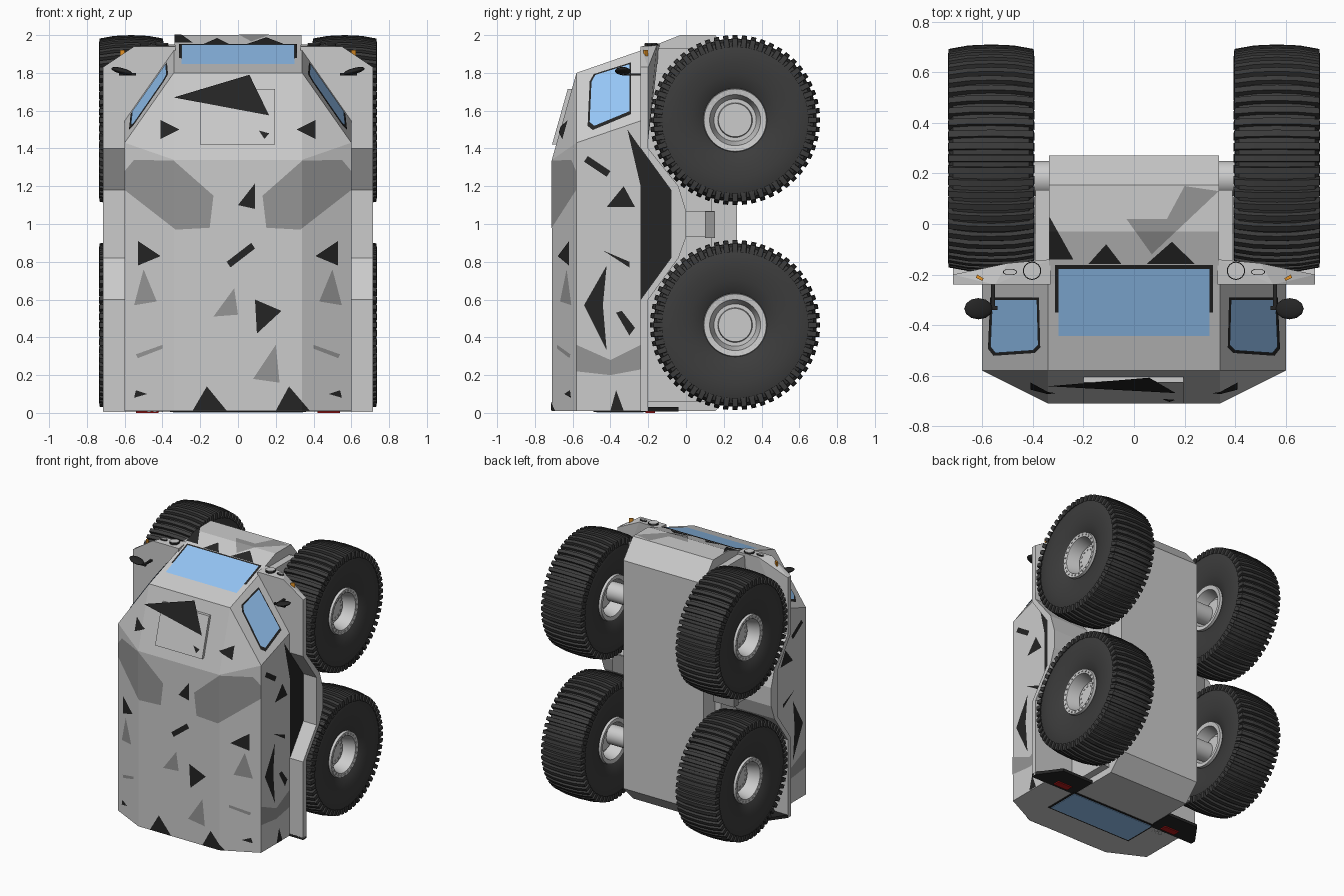
import bpy, bmesh, math
from mathutils import Vector

if "Cube" in bpy.data.objects:
    bpy.data.objects.remove(bpy.data.objects["Cube"])

def mat(name, r, g, b):
    m = bpy.data.materials.new(name)
    m.diffuse_color = (r, g, b, 1)
    m.use_nodes = True
    m.node_tree.nodes["Principled BSDF"].inputs["Base Color"].default_value = m.diffuse_color
    return m

BLACK = mat("black", .018, .018, .018)
MID = mat("mid_grey", .3, .3, .3)
RUBBER = mat("rubber", .045, .045, .045)
GLASS = mat("glass", .3, .56, .92)
RED = mat("red", .45, .01, .01)
AMBER = mat("amber", .8, .3, .02)

def finish(name, bm, m=None, smooth=None, recalc=True):
    if recalc:
        bmesh.ops.recalc_face_normals(bm, faces=bm.faces)
    me = bpy.data.meshes.new(name)
    bm.to_mesh(me)
    bm.free()
    if m:
        me.materials.append(m)
    if smooth:
        me.polygons.foreach_set("use_smooth", [True] * len(me.polygons))
        me.set_sharp_from_angle(angle=math.radians(smooth))
    ob = bpy.data.objects.new(name, me)
    bpy.context.collection.objects.link(ob)
    return ob

def hull(name, pts, m=None):
    bm = bmesh.new()
    vs = [bm.verts.new(p) for p in pts]
    bmesh.ops.convex_hull(bm, input=vs)
    bmesh.ops.dissolve_limit(bm, angle_limit=.01, verts=bm.verts, edges=bm.edges)
    return finish(name, bm, m)

def box(name, x0, x1, y0, y1, z0, z1, m=None):
    return hull(name, [(x, y, z) for x in (x0, x1) for y in (y0, y1) for z in (z0, z1)], m)

def extrude_x(name, yz, x0, x1, m=None):
    bm = bmesh.new()
    a = [bm.verts.new((x0, y, z)) for y, z in yz]
    b = [bm.verts.new((x1, y, z)) for y, z in yz]
    bm.faces.new(a)
    bm.faces.new(b[::-1])
    for i in range(len(a)):
        j = (i + 1) % len(a)
        bm.faces.new((a[i], a[j], b[j], b[i]))
    return finish(name, bm, m)

def cyl(name, loc, r, depth, axis='Z', m=None, n=24, sx=1, sy=1):
    bm = bmesh.new()
    bmesh.ops.create_cone(bm, cap_ends=True, segments=n, radius1=r, radius2=r, depth=depth)
    ob = finish(name, bm, m, 40)
    ob.location = loc
    ob.scale = (sx, sy, 1)
    if axis == 'X':
        ob.rotation_euler = (0, math.pi / 2, 0)
    return ob

# surface functions: flat outline -> point on the body skin
def roof(x, z, o):
    e = max(0, abs(x) - .34)
    return (x, max(-.71 + .5 * e, -.71 + .283 * (z - 1.34) + .402 * e) - o, z)
def nose(x, y, o):
    return (x, y, min(2.0, 1.785 + .391 * (y + .58)) + o)
def cab_side(x, y, o):
    return (x, y, 1.43 + (.6 - abs(x)) * 1.423 + (y + .58) * .353 + o)
def flank(s):
    return lambda y, z, o: (s * (.6 + o), y, z)

def patch(name, pts, fn, m, o=.003, cuts=()):
    bm = bmesh.new()
    bm.faces.new([bm.verts.new((u, v, 0)) for u, v in pts])
    for axis, val in cuts:
        co, no = ((val, 0, 0), (1, 0, 0)) if axis == 'u' else ((0, val, 0), (0, 1, 0))
        bmesh.ops.bisect_plane(bm, geom=bm.verts[:] + bm.edges[:] + bm.faces[:], plane_co=co, plane_no=no)
    for v in bm.verts:
        v.co = fn(v.co.x, v.co.y, o)
    bm.normal_update()
    for f in bm.faces:
        if f.normal.dot(f.calc_center_median() - Vector((0, -.2, 1))) < 0:
            f.normal_flip()
    return finish(name, bm, m, recalc=False)

def both(pts):
    return [pts, [(-u, v) for u, v in pts]]

# main shell and chassis
hull("cabin_shell", [(s * x, y, z) for s in (1, -1) for x, y, z in [
    (.34, -.71, .01), (.34, -.71, 1.34), (.6, -.58, .01), (.6, -.58, 1.43), (.34, -.58, 1.8),
    (.34, -.2, 1.932), (.6, -.2, 1.56), (.6, -.2, .01)]])
extrude_x("chassis_hull", [(-.58, 1.785), (-.03, 2), (.155, 2), (.27, 1.86), (.27, .13),
                           (.155, .01), (-.58, .01)], -.337, .337)
box("chassis_sides", -.39, .39, -.2, .135, .06, 1.93)

# fenders, steps, lamps and mirrors on both sides
for s, side in ((1, "right"), (-1, "left")):
    extrude_x(side + "_fender", [(-.24, .01), (-.24, .6), (-.08, .82), (-.08, 1.18), (-.24, 1.4), (-.24, 1.5),
        (-.2, 1.5), (-.2, 1.4), (-.04, 1.2), (0, 1.07), (0, .93), (-.04, .82), (-.2, .6), (-.2, .01)],
        s * .34, s * .715)
    extrude_x(side + "_door_lower", [(-.3, 1.42), (-.24, 1.4), (-.06, 1.18), (-.06, .82), (-.24, .6), (-.3, .58)],
              s * .34, s * .6)
    hull(side + "_front_fender", [(s * x, y, z) for x, y, z in [
        (.33, -.24, 1.94), (.55, -.24, 1.94), (.715, -.24, 1.83), (.715, -.24, 1.45), (.33, -.24, 1.45),
        (.33, -.14, 1.95), (.5, -.155, 1.945), (.715, -.2, 1.83), (.715, -.2, 1.45), (.33, -.2, 1.45)]])
    hull(side + "_mud_flap", [(s * x, y, z) for x, y in [(.34, -.24), (.715, -.24), (.715, -.2), (.6, -.04), (.34, -.04)]
                              for z in (.008, .03)], BLACK)
    box(side + "_side_pod", s * .33, s * .5, 0, .15, .93, 1.07)
    box(side + "_step", s * .33, s * .51, .1, .153, .925, 1.065, MID)
    cyl(side + "_headlight_ring", (s * .403, -.185, 1.946), .036, .02, m=BLACK)
    cyl(side + "_headlight", (s * .403, -.185, 1.948), .032, .022)
    cyl(side + "_fog_lamp_ring", (s * .49, -.19, 1.944), .028, .016, m=BLACK, sy=.45)
    cyl(side + "_fog_lamp", (s * .49, -.19, 1.946), .025, .018, sy=.42)
    hull(side + "_marker", [(s * x, y, z) for x, y in [(.595, -.215), (.62, -.2), (.625, -.212), (.6, -.225)]
                            for z in (1.89, 1.922)], AMBER)
    box(side + "_tail_light", s * .42, s * .54, -.215, -.165, 0, .02, RED)
    bm = bmesh.new()
    bmesh.ops.create_uvsphere(bm, u_segments=12, v_segments=8, radius=1)
    mir = finish(side + "_mirror", bm, BLACK, 60)
    mir.location, mir.scale = (s * .615, -.335, 1.81), (.058, .042, .016)
    mir.rotation_euler = (0, -s * .25, 0)
    box(side + "_mirror_arm", s * .54, s * .63, -.34, -.325, 1.785, 1.8, BLACK)
    box(side + "_mirror_post", s * .55, s * .565, -.34, -.23, 1.785, 1.797, BLACK)
    # side window
    win = [(.385, -.3), (.56, -.3), (.568, -.485), (.548, -.51), (.4, -.5), (.38, -.48)]
    c = Vector((.475, -.4))
    frame = [c + (Vector(p) - c) * 1.1 for p in win]
    patch(side + "_window_frame", [(s * u, v) for u, v in frame], cab_side, BLACK, .005)
    patch(side + "_window", [(s * u, v) for u, v in win], cab_side, GLASS, .011)

# windscreen, rear window and vents
def rect(a, b, c, d):
    return [(a, c), (b, c), (b, d), (a, d)]
patch("windscreen_frame", rect(-.313, .313, -.548, -.162), nose, BLACK, .005)
patch("windscreen", rect(-.298, .298, -.533, -.177), nose, GLASS, .009)
box("rear_window_frame", -.36, .36, -.49, -.21, .006, .02, BLACK)
box("rear_window", -.345, .345, -.475, -.225, .002, .02, GLASS)
for i in range(6):
    cyl("rear_vent", (-.41 - .03 * (i % 3), -.25 - .03 * (i // 3), .01), .011, .01, n=10)

# roof hatch following the sloped roof front
hull("roof_hatch", [roof(x, z, o) for x in (-.2, .195) for z in (1.42, 1.715) for o in (-.01, .022)])

# camouflage on the roof
RC = (('u', -.34), ('u', .34), ('v', 1.34))
black = [[(.11, 1.495), (.165, 1.48), (.14, 1.45)], [(0, 1.1), (.09, 1.215), (.09, 1.08)],
         [(-.06, .8), (-.04, .77), (.09, .87), (.07, .9)], [(.09, .6), (.23, .54), (.1, .42)],
         [(-.24, .012), (-.165, .14), (-.06, .012)], [(.2, .012), (.27, .14), (.38, .012)]]
for p in ([(.41, 1.55), (.41, 1.45), (.31, 1.5)], [(.53, .91), (.41, .83), (.53, .78)],
          [(.54, .12), (.48, .1), (.55, .08)]):
    black += both(p)
mid = [[(-.02, .66), (0, .52), (-.13, .51)], [(.2, .36), (.22, .16), (.08, .18)]]
for p in ([(.5, .76), (.43, .59), (.55, .57)], [(.54, .31), (.4, .36), (.4, .34), (.53, .29)],
          [(.6, 1.28), (.55, 1.34), (.34, 1.335), (.13, 1.15), (.15, .98), (.33, .97), (.6, 1.18)]):
    mid += both(p)
for pts in black:
    patch("roof_camo_black", pts, roof, BLACK, .025 if pts is black[0] else .004, RC)
for pts in mid:
    patch("roof_camo_grey", pts, roof, MID, .002, RC)
patch("hatch_camo", [(-.34, 1.67), (.06, 1.79), (.165, 1.575)], roof, BLACK, .025)

# camouflage on the flanks
for s in (1, -1):
    for pts in ([(-.54, 1.33), (-.52, 1.36), (-.4, 1.28), (-.42, 1.25)], [(-.42, 1.09), (-.33, 1.2), (-.27, 1.09)],
                [(-.31, 1.5), (-.24, 1.4), (-.08, 1.18), (-.08, .82), (-.24, .6), (-.24, 1.2)],
                [(-.54, .57), (-.42, .78), (-.44, .57), (-.42, .33)], [(-.44, .86), (-.3, .8), (-.3, .77)],
                [(-.37, .53), (-.34, .54), (-.27, .45), (-.3, .41)], [(-.4, .012), (-.37, .12), (-.33, .012)]):
        patch("flank_camo_black", pts, flank(s), BLACK, .004)
    patch("flank_camo_grey", [(-.58, .36), (-.4, .28), (-.24, .36), (-.24, .23), (-.4, .2), (-.58, .22)], flank(s), MID, .002)

# camouflage on the nose
for pts in ([(-.335, .03), (-.335, -.14), (-.24, -.14)], [(-.18, -.158), (-.11, -.08), (-.05, -.158)],
            [(.05, -.158), (.15, -.07), (.24, -.158)]):
    patch("nose_camo_black", pts, nose, BLACK, .004, (('v', -.03),))
patch("nose_camo_grey", [(-.03, .02), (.07, -.12), (.335, .13), (.2, .15), (.13, .02)], nose, MID, .002, (('v', -.03),))

# wheels: spun tyre, spun rim, crosswise lugs and bolt rings
def revolve(name, prof, m=None, n=56):
    bm = bmesh.new()
    rings = [[bm.verts.new((x, r * math.cos(a), r * math.sin(a)))
              for a in (2 * math.pi * i / n for i in range(n))] for x, r in prof]
    for a, b in zip(rings, rings[1:]):
        for i in range(n):
            j = (i + 1) % n
            bm.faces.new((a[i], a[j], b[j], b[i]))
    bmesh.ops.remove_doubles(bm, verts=bm.verts, dist=1e-5)
    return finish(name, bm, m, 35)

def sym(half):
    return [(-x, r) for x, r in half] + [(x, r) for x, r in reversed(half)]
tyre = revolve("tyre", sym([(.125, .16), (.14, .18), (.16, .24), (.168, .31), (.165, .38), (.15, .415), (.08, .428), (0, .432)]), RUBBER)
rim = revolve("rim", sym([(.07, 0), (.07, .088), (.05, .092), (.05, .112), (.125, .13), (.145, .135), (.15, .165), (.12, .17)]))
bm = bmesh.new()
stations = [(-.171, .385, .40), (-.168, .39, .432), (-.09, .41, .446), (0, .41, .45),
            (.09, .41, .446), (.168, .39, .432), (.171, .385, .40)]
LUGS = 56
for k in range(LUGS):
    a = 2 * math.pi * k / LUGS
    cs, sn = math.cos(a), math.sin(a)
    prev = None
    for x, lo, hi in stations:
        ring = [bm.verts.new((x, r * cs - t * sn, r * sn + t * cs))
                for r, t in ((lo, -.016), (hi, -.013), (hi, .013), (lo, .016))]
        if prev:
            for i in range(4):
                bm.faces.new((prev[i], prev[(i + 1) % 4], ring[(i + 1) % 4], ring[i]))
        else:
            bm.faces.new(ring)
        prev = ring
    bm.faces.new(prev)
lugs = finish("tread_lugs", bm, RUBBER)
bm = bmesh.new()
for n, r, x in ((24, .15, .148), (12, .068, .07)):
    for k in range(n):
        a = 2 * math.pi * k / n
        d = bmesh.ops.create_cube(bm, size=.009)
        bmesh.ops.translate(bm, verts=d["verts"], vec=(x, r * math.cos(a), r * math.sin(a)))
bolts = finish("rim_bolts", bm)

parts = (tyre, rim, lugs, bolts)
for s in (1, -1):
    for z in (1.55, .465):
        for p in parts:
            ob = bpy.data.objects.new("wheel_" + p.name, p.data)
            ob.location = (s * .565, .26, z)
            ob.rotation_euler = (0, 0, 0 if s > 0 else math.pi)
            bpy.context.collection.objects.link(ob)
        cyl("axle", (s * .42, .18, z), .07, .24, 'X')
for p in parts:
    bpy.data.objects.remove(p)
